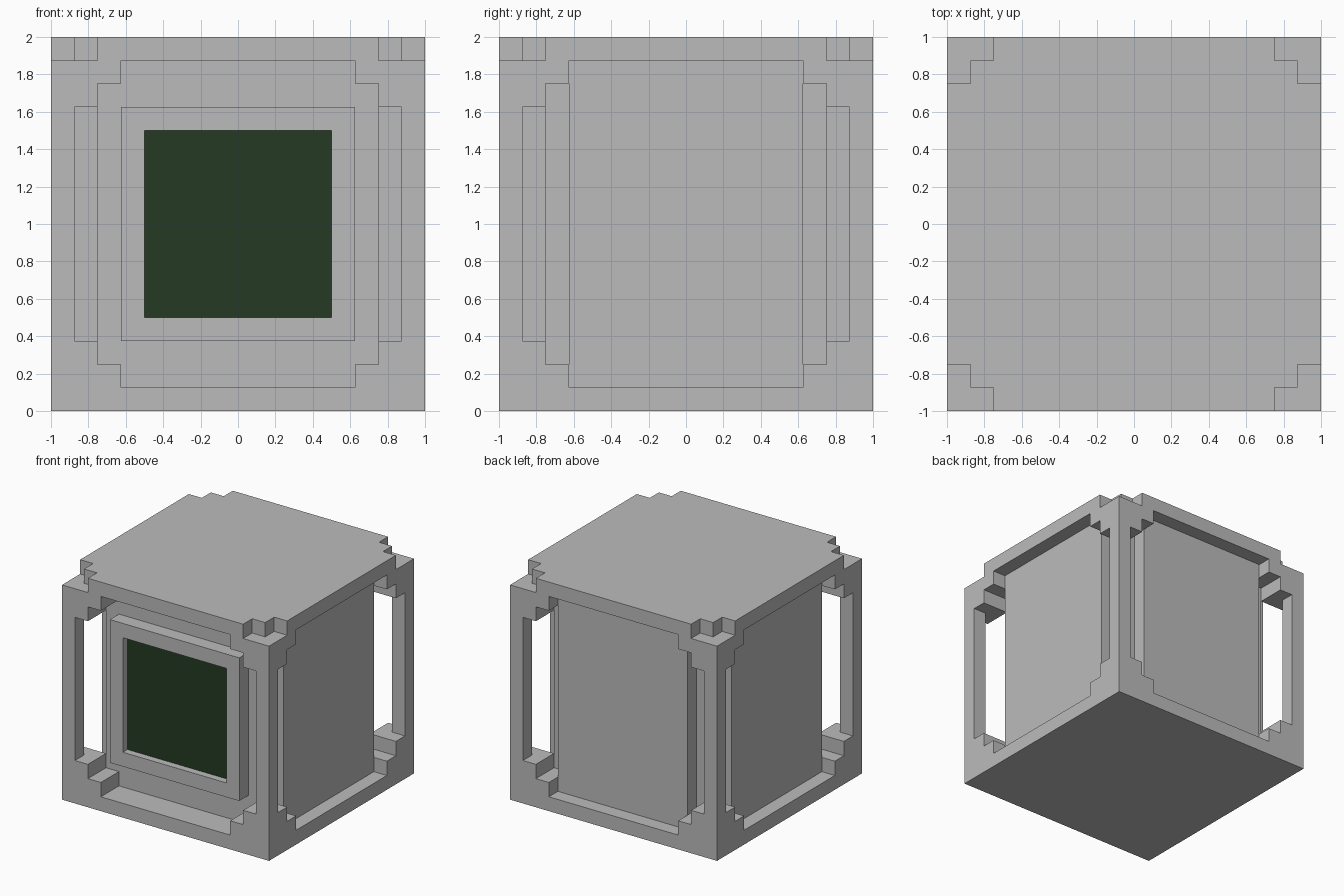
import bpy, bmesh

if "Cube" in bpy.data.objects:
    bpy.data.objects.remove(bpy.data.objects["Cube"])

U = 0.125  # module size of the blocky design


def material(name, rgb):
    m = bpy.data.materials.new(name)
    m.diffuse_color = (*rgb, 1)
    m.use_nodes = True
    m.node_tree.nodes["Principled BSDF"].inputs["Base Color"].default_value = m.diffuse_color
    return m


GREY = material("casing_grey", (0.50, 0.50, 0.50))
GREEN = material("screen_green", (0.018, 0.042, 0.018))


def add_object(name, bm, mat):
    bmesh.ops.recalc_face_normals(bm, faces=bm.faces)
    me = bpy.data.meshes.new(name)
    bm.to_mesh(me)
    bm.free()
    me.materials.append(mat)
    ob = bpy.data.objects.new(name, me)
    bpy.context.collection.objects.link(ob)
    return ob


def box(name, x, y, z, mat=GREY):
    """Axis-aligned box from (min, max) ranges."""
    bm = bmesh.new()
    bmesh.ops.create_cube(bm, size=1)
    for v in bm.verts:
        v.co = [r[0] if c < 0 else r[1] for c, r in zip(v.co, (x, y, z))]
    return add_object(name, bm, mat)


def prism(name, outline, z0, z1, mat=GREY):
    """Extrude a flat outline upwards."""
    bm = bmesh.new()
    face = bm.faces.new([bm.verts.new((x, y, z0)) for x, y in outline])
    ext = bmesh.ops.extrude_face_region(bm, geom=[face])["geom"]
    bmesh.ops.translate(bm, vec=(0, 0, z1 - z0),
                        verts=[g for g in ext if isinstance(g, bmesh.types.BMVert)])
    return add_object(name, bm, mat)


def span(s, a, b):
    return tuple(sorted((s * a, s * b)))


# Base slab
box("base_slab", (-1, 1), (-1, 1), (0, U))

# Top slab with stepped corner notches
quarter = [(1, 6 * U), (7 * U, 6 * U), (7 * U, 7 * U), (6 * U, 7 * U), (6 * U, 1)]
outline = []
for i in range(4):
    outline += quarter
    quarter = [(-y, x) for x, y in quarter]
prism("top_slab", outline, 15 * U, 2)

# Corner posts with stepped feet and heads
for sx in (-1, 1):
    for sy in (-1, 1):
        for part, inner, z0, z1 in (("corner_foot", 5, 1, 2),
                                    ("corner_foot_step", 6, 2, 3),
                                    ("corner_post", 7, 3, 13),
                                    ("corner_head_step", 6, 13, 14),
                                    ("corner_head", 5, 14, 15)):
            box(part, span(sx, inner * U, 1), span(sy, inner * U, 1), (z0 * U, z1 * U))

# Inner body
box("inner_body", (-6 * U, 6 * U), (-6 * U, 6 * U), (U, 15 * U))

# Raised panels on the sides and back
W = (-5 * U, 5 * U)
H = (U, 15 * U)
for s, side in ((-1, "left"), (1, "right")):
    box(side + "_panel", span(s, 6 * U, 7 * U), W, H)
box("back_panel", W, (6 * U, 7 * U), H)

# Screen surround on the front
FY = (-7 * U, -6 * U)
for s, side in ((-1, "left"), (1, "right")):
    box("screen_surround_" + side, span(s, 4 * U, 5 * U), FY, (3 * U, 13 * U))
for z, side in ((3, "bottom"), (12, "top")):
    box("screen_surround_" + side, (-4 * U, 4 * U), FY, (z * U, (z + 1) * U))

# Recessed screen
box("screen", (-4 * U, 4 * U), (-6.5 * U, -6 * U), (4 * U, 12 * U), GREEN)
